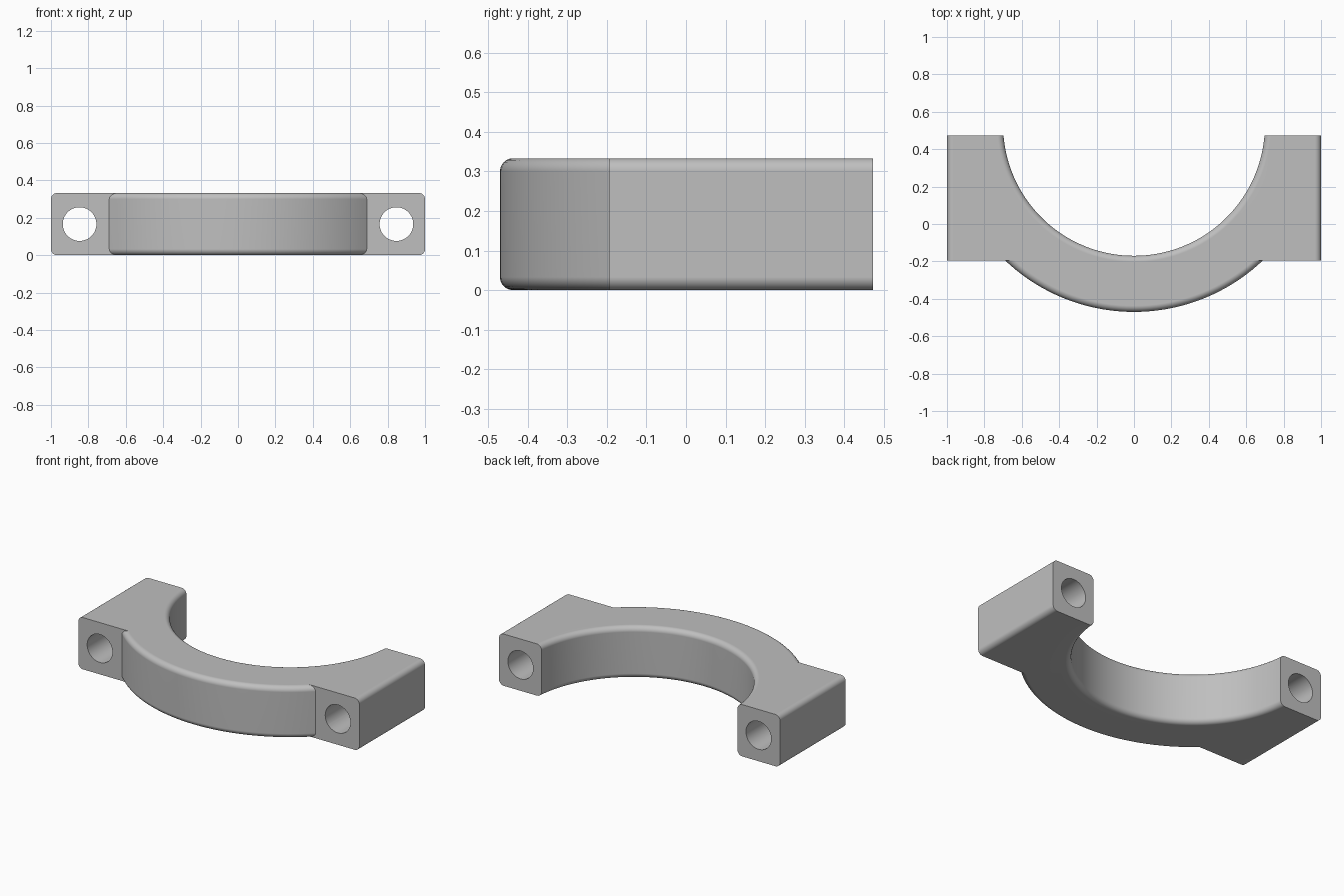
import bpy
import bmesh
from math import cos, sin, pi, radians
from mathutils import Matrix

if "Cube" in bpy.data.objects:
    bpy.data.objects.remove(bpy.data.objects["Cube"], do_unlink=True)

HEIGHT, FILLET = 0.333, 0.033
CENTRE_Y = 0.53            # axis of the arc
INNER, OUTER = 0.70, 1.00  # arc radii
FRONT, BACK = -0.195, 0.472

metal = bpy.data.materials.new("grey metal")
metal.use_nodes = True
grey = (0.52, 0.52, 0.52, 1)
metal.diffuse_color = grey
metal.node_tree.nodes["Principled BSDF"].inputs["Base Color"].default_value = grey


def make_object(name, bm):
    bmesh.ops.recalc_face_normals(bm, faces=bm.faces)
    mesh = bpy.data.meshes.new(name)
    bm.to_mesh(mesh)
    bm.free()
    mesh.materials.append(metal)
    obj = bpy.data.objects.new(name, mesh)
    bpy.context.collection.objects.link(obj)
    return obj


def rounded_section(steps=6):
    """Rounded rectangle as (radius, height) pairs."""
    r0, r1 = INNER + FILLET, OUTER - FILLET
    z0, z1 = FILLET, HEIGHT - FILLET
    points = []
    for i, (r, z) in enumerate([(r1, z1), (r0, z1), (r0, z0), (r1, z0)]):
        for s in range(steps + 1):
            a = (i + s / steps) * pi / 2
            points.append((r + FILLET * cos(a), z + FILLET * sin(a)))
    return points


def arc_band(steps=72):
    bm = bmesh.new()
    section = rounded_section()
    rings = []
    for i in range(steps + 1):
        a = radians(182 + 176 * i / steps)
        rings.append([bm.verts.new((r * cos(a), CENTRE_Y + r * sin(a), z))
                      for r, z in section])
    n = len(section)
    for a, b in zip(rings, rings[1:]):
        for j in range(n):
            k = (j + 1) % n
            bm.faces.new((a[j], a[k], b[k], b[j]))
    bm.faces.new(rings[0])
    bm.faces.new(rings[-1])
    return make_object("half_clamp", bm)


def lug(name, side):
    bm = bmesh.new()
    outline = [(0.62, FRONT), (1, FRONT), (1, 0.6), (0.86, 0.6), (0.85, BACK)]
    face = bm.faces.new([bm.verts.new((side * x, y, 0)) for x, y in outline])
    top = bmesh.ops.extrude_face_region(bm, geom=[face])["geom"]
    bmesh.ops.translate(bm, vec=(0, 0, HEIGHT),
                        verts=[v for v in top if isinstance(v, bmesh.types.BMVert)])
    bmesh.ops.recalc_face_normals(bm, faces=bm.faces)
    # round the long outside edges
    edges = [e for e in bm.edges
             if all(abs(v.co.x) > 0.99 for v in e.verts)
             and abs(e.verts[0].co.z - e.verts[1].co.z) < 0.01]
    bmesh.ops.bevel(bm, geom=edges, offset=FILLET, segments=6,
                    profile=0.5, affect='EDGES')
    return make_object(name, bm)


def bolt_cutter(name, side):
    bm = bmesh.new()
    place = (Matrix.Translation((side * 0.847, 0.1, HEIGHT / 2))
             @ Matrix.Rotation(pi / 2, 4, 'X'))
    bmesh.ops.create_cone(bm, cap_ends=True, segments=48, radius1=0.09,
                          radius2=0.09, depth=1.6, matrix=place)
    return make_object(name, bm)


def end_trimmer():
    bm = bmesh.new()
    place = Matrix.Translation((0, BACK + 0.5, 0.15)) @ Matrix.Diagonal((3, 1, 1, 1))
    bmesh.ops.create_cube(bm, size=1, matrix=place)
    return make_object("end_trimmer", bm)


def combine(target, tool, operation):
    """Apply a boolean and discard the tool."""
    tool.hide_render = True
    mod = target.modifiers.new(operation.title(), 'BOOLEAN')
    mod.operation, mod.solver, mod.object = operation, 'EXACT', tool
    bpy.context.view_layer.update()
    graph = bpy.context.evaluated_depsgraph_get()
    mesh = bpy.data.meshes.new_from_object(target.evaluated_get(graph))
    target.modifiers.clear()
    target.data = mesh
    bpy.data.objects.remove(tool, do_unlink=True)


# Arc with a bolting lug on each side
clamp = arc_band()
for word, side in (("left", 1), ("right", -1)):
    combine(clamp, lug(word + "_lug", side), 'UNION')

# Flat mating ends, then bolt holes
combine(clamp, end_trimmer(), 'DIFFERENCE')
for word, side in (("left", 1), ("right", -1)):
    combine(clamp, bolt_cutter(word + "_bolt_hole", side), 'DIFFERENCE')

# Smooth fillets with flat faces kept flat
clamp.data.name = "half_clamp"
bpy.ops.object.select_all(action='DESELECT')
clamp.select_set(True)
bpy.context.view_layer.objects.active = clamp
bpy.ops.object.shade_smooth_by_angle(angle=radians(30))
weighted = clamp.modifiers.new("Weighted Normals", 'WEIGHTED_NORMAL')
weighted.keep_sharp = True
